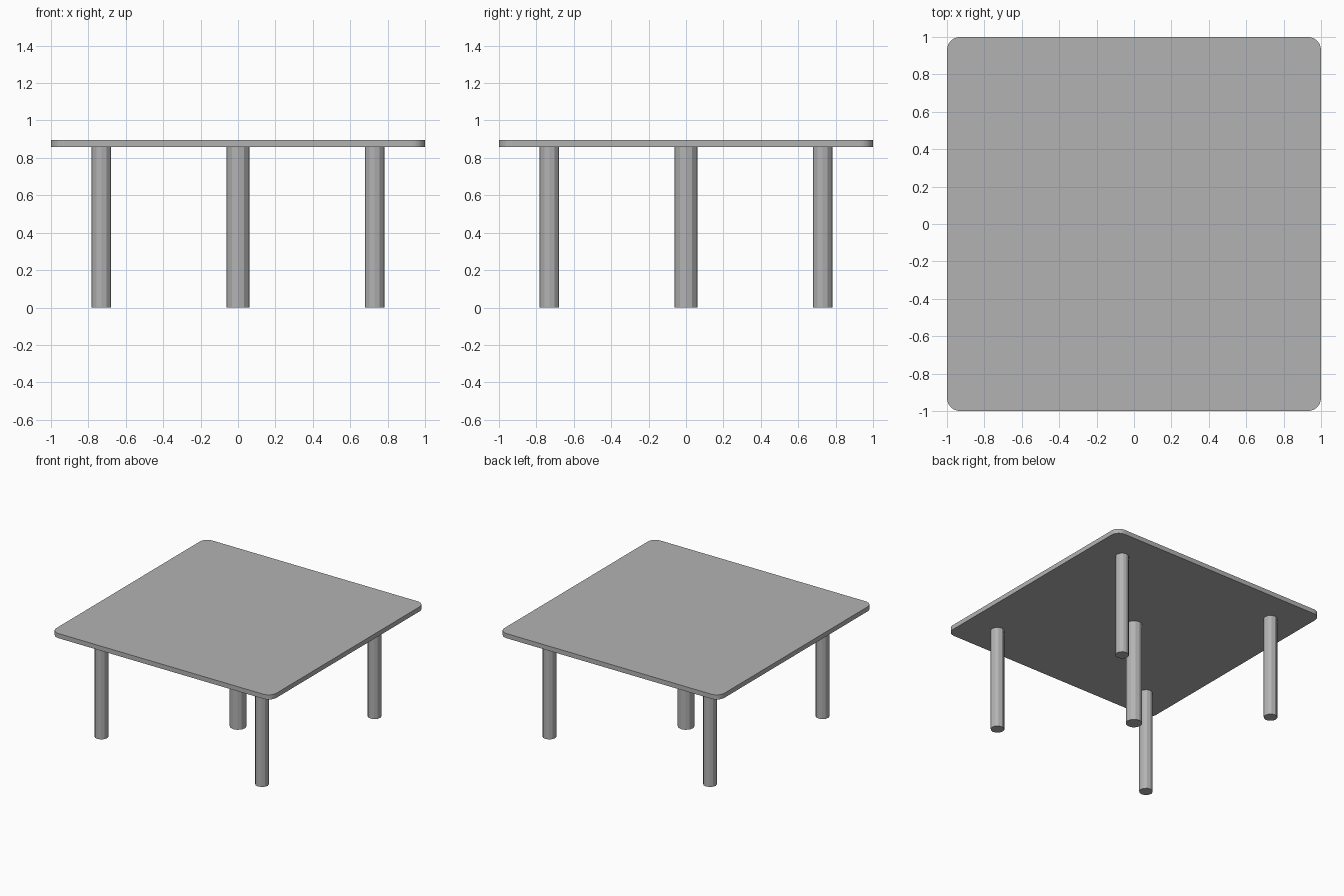
import bpy
import bmesh

cube = bpy.data.objects.get("Cube")
if cube:
    bpy.data.objects.remove(cube, do_unlink=True)

TOP_Z, UNDER_Z = 0.895, 0.857

grey = bpy.data.materials.new("plain grey")
grey.use_nodes = True
colour = (0.45, 0.45, 0.45, 1)
grey.diffuse_color = colour
grey.node_tree.nodes["Principled BSDF"].inputs["Base Color"].default_value = colour


def add_leg(name, x, y, radius):
    """Faceted column from the floor to the underside of the top."""
    bpy.ops.mesh.primitive_cylinder_add(
        vertices=12, radius=radius, depth=UNDER_Z, location=(x, y, UNDER_Z / 2))
    leg = bpy.context.object
    leg.name = name
    leg.data.materials.append(grey)


# Tabletop: square slab with rounded vertical corners
bpy.ops.mesh.primitive_cube_add(size=2, location=(0, 0, (TOP_Z + UNDER_Z) / 2))
top = bpy.context.object
top.name = "tabletop"
top.data.materials.append(grey)
bm = bmesh.new()
bm.from_mesh(top.data)
for v in bm.verts:
    v.co.z *= (TOP_Z - UNDER_Z) / 2
corners = [e for e in bm.edges if abs(e.verts[0].co.z - e.verts[1].co.z) > 0.01]
bmesh.ops.bevel(bm, geom=corners, offset=0.07, segments=6, profile=0.5,
                affect='EDGES')
bm.to_mesh(top.data)
bm.free()

# Four corner legs and a thicker central one
for side, sx in (("left", 1), ("right", -1)):
    for end, sy in (("front", -1), ("back", 1)):
        add_leg(f"{end}_{side}_leg", 0.73 * sx, 0.73 * sy, 0.052)
add_leg("centre_leg", 0, 0, 0.062)
